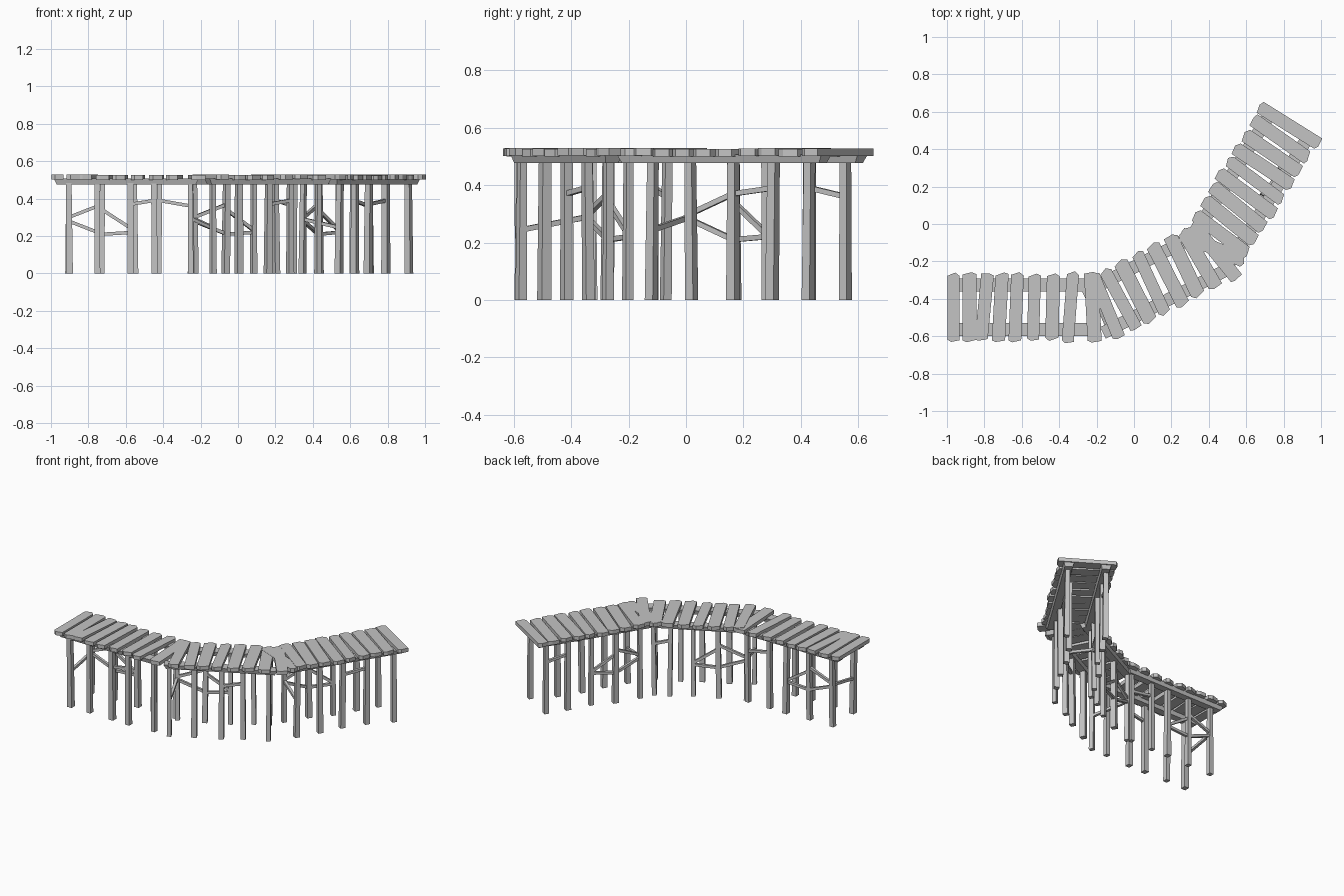
import bpy, bmesh, math, random
from mathutils import Vector

random.seed(4)
if "Cube" in bpy.data.objects:
    bpy.data.objects.remove(bpy.data.objects["Cube"], do_unlink=True)

wood = bpy.data.materials.new("weathered_grey_wood")
wood.use_nodes = True
GREY = (0.55, 0.55, 0.55, 1)
wood.diffuse_color = GREY
wood.node_tree.nodes["Principled BSDF"].inputs["Base Color"].default_value = GREY


def loft(name, bottom, top):
    """Solid with flat faces between two matching rings of points."""
    bm = bmesh.new()
    low = [bm.verts.new(p) for p in bottom]
    high = [bm.verts.new(p) for p in top]
    n = len(low)
    bm.faces.new(low[::-1])
    bm.faces.new(high)
    for i in range(n):
        j = (i + 1) % n
        bm.faces.new((low[i], low[j], high[j], high[i]))
    bmesh.ops.recalc_face_normals(bm, faces=bm.faces)
    mesh = bpy.data.meshes.new(name)
    bm.to_mesh(mesh)
    bm.free()
    mesh.materials.append(wood)
    obj = bpy.data.objects.new(name, mesh)
    bpy.context.collection.objects.link(obj)


def rect(c, u, v, a, b):
    return [c - u * a - v * b, c + u * a - v * b, c + u * a + v * b, c - u * a + v * b]


UP = Vector((0, 0, 1))


def plank(left, right, width):
    """Deck board with uneven, clipped ends."""
    u = (right - left).normalized()
    v = UP.cross(u)
    h, base = width / 2, 0.499 + random.uniform(0, 0.005)
    cut = [random.uniform(0.004, 0.02) for _ in range(4)]
    ring = [left + u * cut[0] - v * h, right - u * cut[1] - v * h,
            right - v * h * 0.4, right - u * cut[2] + v * h,
            left + u * cut[3] + v * h, left + v * h * 0.3]
    loft("deck_plank", [p + UP * base for p in ring],
         [p + UP * (base + 0.026) for p in ring])


def beam(a, b):
    """Long support under the deck, narrower below with sloped ends."""
    u = (b - a).normalized()
    v = UP.cross(u)
    mid, half = (a + b) / 2, (b - a).length / 2
    loft("deck_beam", rect(mid + UP * 0.477, u, v, half - 0.015, 0.025),
         rect(mid + UP * 0.507, u, v, half, 0.034))


def post(p, u):
    """Slim, slightly leaning leg."""
    v = UP.cross(u)
    lean = Vector((random.uniform(-.006, .006), random.uniform(-.006, .006), 0))
    w = random.uniform(0.014, 0.018)
    loft("post", rect(p + lean, u, v, w, w + 0.001),
         rect(p + UP * 0.485, u, v, w - 0.002, w - 0.001))


def brace(a, za, b, zb):
    a, b = a + UP * za, b + UP * zb
    u = (b - a).normalized()
    v = UP.cross(u).normalized()
    w = u.cross(v)
    loft("brace", rect(a, v, w, 0.009, 0.009), rect(b, v, w, 0.009, 0.009))


# Walkway sections: start, end, posts on each side,
# then (distance along, skew) for every plank
sections = [
    dict(start=(-.985, -.445), end=(-.21, -.445),
         left=[(-.905, -.33), (-.725, -.33), (-.555, -.33), (-.42, -.33), (-.25, -.325)],
         right=[(-.905, -.575), (-.755, -.57), (-.575, -.58), (-.45, -.575), (-.255, -.57)],
         planks=[(.02, 0), (.105, 0), (.185, .035), (.27, .02), (.355, .015),
                 (.45, .01), (.55, .01), (.645, .03), (.765, -.02)]),
    dict(start=(-.22, -.476), end=(.43, -.145),
         left=[(-.235, -.34), (-.06, -.27), (.085, -.2), (.2, -.115), (.3, -.065)],
         right=[(-.135, -.57), (.005, -.49), (.165, -.415), (.28, -.345), (.43, -.27)],
         planks=[(.08, .03), (.165, -.01), (.255, 0), (.35, .015), (.45, 0),
                 (.55, .01), (.64, -.02), (.73, -.08)]),
    dict(start=(.40, -.16), end=(.845, .552),
         left=[(.35, .015), (.43, .165), (.54, .28), (.62, .43), (.70, .555)],
         right=[(.545, -.115), (.625, .015), (.70, .165), (.79, .305), (.91, .43)],
         planks=[(.04, -.06), (.125, .03), (.21, .045), (.295, .045), (.38, .03),
                 (.465, .03), (.55, .01), (.635, .015), (.725, .02), (.81, 0)]),
]

# Braces: side, from post, height, to post, height
BRACES = [("left", 0, .30, 1, .37), ("left", 0, .28, 1, .21),
          ("left", 1, .34, 2, .23), ("left", 1, .21, 2, .22),
          ("left", 3, .39, 4, .36), ("left", 2, .37, 3, .39)]

for s in sections:
    a, b = Vector((*s["start"], 0)), Vector((*s["end"], 0))
    u = (b - a).normalized()
    side = UP.cross(u)
    for k in (-1, 1):
        beam(a + side * 0.119 * k, b + side * 0.119 * k)

    posts = {name: [Vector((*c, 0)) for c in s[name]] for name in ("left", "right")}
    for c in posts["left"] + posts["right"]:
        post(c, u)
    for name, i, zi, j, zj in BRACES:
        # the high middle brace sits on the right side
        row = posts["right"] if i == 2 else posts[name]
        brace(row[i], zi, row[j], zj)
    brace(posts["right"][0], .245, posts["left"][0], .29)

    for t, skew in s["planks"]:
        c = a + u * t
        reach = side * random.uniform(0.178, 0.194)
        plank(c + reach + u * skew / 2, c - reach - u * skew / 2,
              random.uniform(0.064, 0.078))
